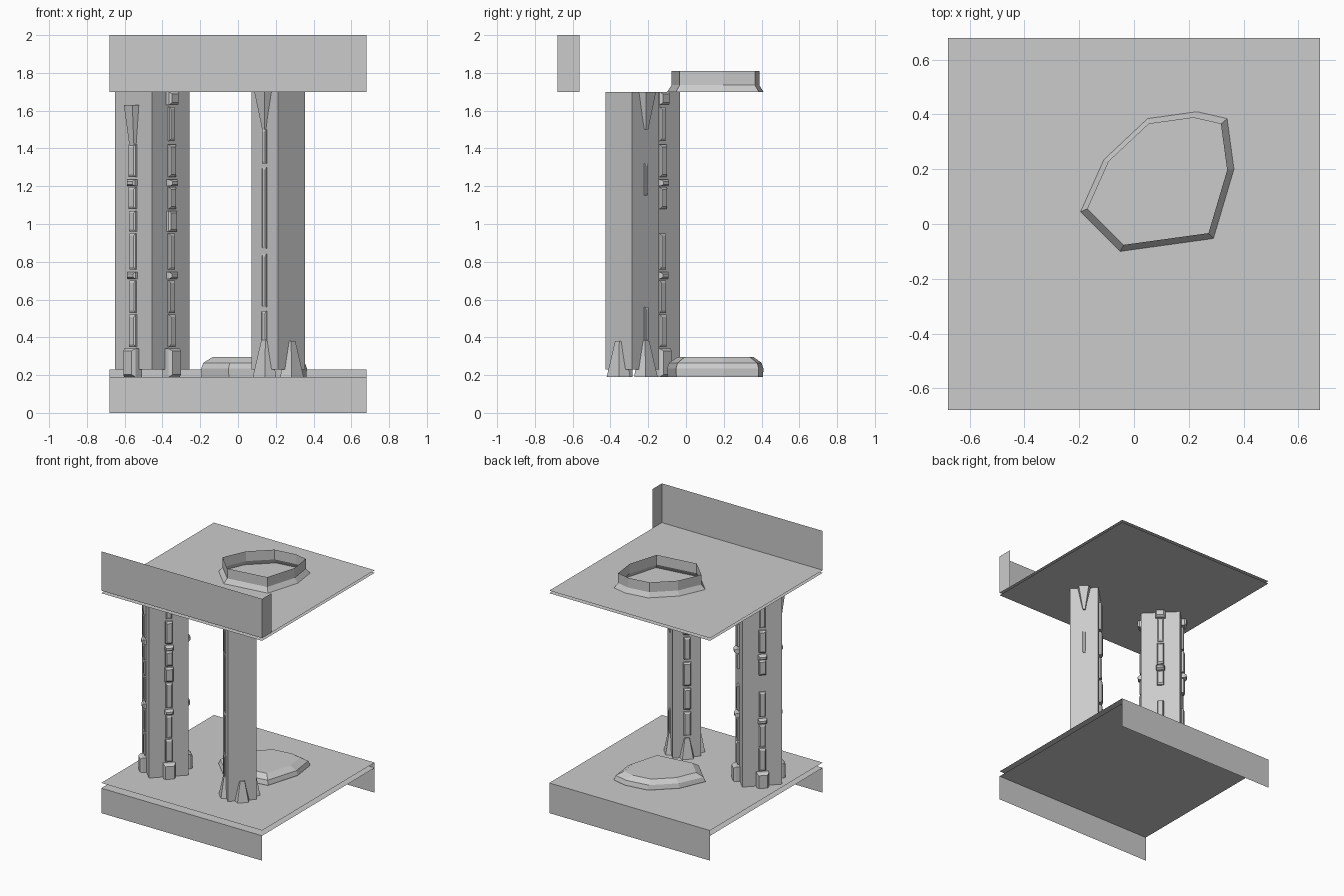
import bpy, math
from mathutils import Vector, Matrix

if "Cube" in bpy.data.objects:
    bpy.data.objects.remove(bpy.data.objects["Cube"])

def mesh(name, verts, faces):
    me = bpy.data.meshes.new(name)
    me.from_pydata([tuple(v) for v in verts], [], faces)
    me.update()
    ob = bpy.data.objects.new(name, me)
    bpy.context.collection.objects.link(ob)
    return ob

def loft(rings, caps=(False, False)):
    n = len(rings[0])
    verts = [v for r in rings for v in r]
    faces = [(k*n+i, k*n+(i+1) % n, (k+1)*n+(i+1) % n, (k+1)*n+i)
             for k in range(len(rings)-1) for i in range(n)]
    if caps[0]:
        faces.append(tuple(reversed(range(n))))
    if caps[1]:
        faces.append(tuple(range(len(verts)-n, len(verts))))
    return verts, faces

H = 0.68

def plane(name, z, up=True):
    q = [(-H, -H, z), (H, -H, z), (H, H, z), (-H, H, z)]
    return mesh(name, q if up else q[::-1], [(0, 1, 2, 3)])

def wall(name, a, b, z0, z1):
    return mesh(name, [(*a, z0), (*b, z0), (*b, z1), (*a, z1)], [(0, 1, 2, 3)])

# Floor and ceiling sheets with their edge walls
plane("floor_top", 0.23)
plane("floor_underside", 0.19, False)
plane("ceiling_top", 1.70)
plane("ceiling_underside", 1.68, False)
wall("floor_front_wall", (-H, -H), (H, -H), 0, 0.19)
wall("floor_back_wall", (H, H), (-H, H), 0, 0.23)
wall("parapet_front", (-H, -H), (H, -H), 1.7, 2.0)
wall("parapet_return", (H, -H), (H, -0.565), 1.7, 2.0)

# Eight-sided outline shared by the floor stone and the roof opening
OUTLINE = [(-0.195, 0.045), (-0.05, -0.10), (0.29, -0.053), (0.365, 0.2),
           (0.34, 0.385), (0.23, 0.41), (0.05, 0.385), (-0.11, 0.235)]
C = Vector((0.09, 0.165))

def ring(s, z):
    return [(C.x+(x-C.x)*s, C.y+(y-C.y)*s, z) for x, y in OUTLINE]

mesh("roof_collar", *loft([ring(1, 1.70), ring(0.91, 1.735), ring(0.91, 1.81)]))
mesh("floor_stone", *loft([ring(0.99, 0.19), ring(1.0, 0.235), ring(0.96, 0.265),
                           ring(0.79, 0.295)], (True, True)))

# Diamond-plan columns
def column(name, cx, cy, r):
    rings = [[(cx+r*math.cos(k*math.pi/2), cy+r*math.sin(k*math.pi/2), z) for k in range(4)]
             for z in (0.23, 1.70)]
    return mesh(name, *loft(rings))

COLS = {"left_column": (-0.455, -0.228, 0.197), "right_column": (0.213, -0.285, 0.142)}
for n, c in COLS.items():
    column(n, *c)

# Stone blocks stacked up the middle of a column face: (z0, z1, width, depth)
def blocks(name, col, az, rows, shift=0.0):
    cx, cy, r = COLS[col]
    a = math.radians(az)
    out, side = Vector((math.cos(a), math.sin(a), 0)), Vector((-math.sin(a), math.cos(a), 0))
    base = Vector((cx, cy, 0)) + out*(r/math.sqrt(2)) + side*shift
    verts, faces = [], []
    for z0, z1, w, d in rows:
        e = min(0.012, (z1-z0)*0.25)
        rings = [[base+side*(sx*w/2*k)+out*o+Vector((0, 0, z)) for sx, z in
                  ((-1, z0+t), (1, z0+t), (1, z1-t), (-1, z1-t))]
                 for k, o, t in ((1, -0.02, 0), (1, d*0.6, 0), (0.72, d, e))]
        v, f = loft(rings, (True, True))
        faces += [tuple(i+len(verts) for i in g) for g in f]
        verts += v
    return mesh(name, verts, faces)

FOOT = (0.19, 0.34, 0.085, 0.045)
CAP = (1.63, 1.70, 0.07, 0.035)
STACK = [(0.35, 0.52, 0.05, 0.02), (0.53, 0.70, 0.045, 0.016), (0.71, 0.745, 0.06, 0.032),
         (0.76, 0.95, 0.045, 0.018), (1.08, 1.195, 0.05, 0.022), (1.2, 1.235, 0.06, 0.035),
         (1.25, 1.42, 0.05, 0.022), (1.44, 1.62, 0.04, 0.016)]
blocks("left_column_blocks_front_right", "left_column", -45,
       [FOOT, CAP] + STACK + [(0.96, 1.07, 0.06, 0.026)])
blocks("left_column_blocks_back_right", "left_column", 45, [FOOT, CAP] + STACK)
blocks("left_column_blocks_back_left", "left_column", 135, [FOOT, CAP] + STACK)
blocks("left_column_blocks_front_left", "left_column", 225,
       [FOOT] + [(a, b, w, d*0.8) for a, b, w, d in STACK] + [(0.96, 1.07, 0.05, 0.016)])
blocks("right_column_blocks_back_left", "right_column", 135,
       [(0.40, 0.58, 0.05, 0.018), (0.6, 0.76, 0.05, 0.022), (0.78, 0.96, 0.055, 0.022),
        (0.98, 1.15, 0.045, 0.018), (1.17, 1.36, 0.055, 0.022), (1.38, 1.6, 0.05, 0.02)])
blocks("right_column_blocks_front_left", "right_column", 225,
       [(0.38, 0.54, 0.035, 0.01), (0.56, 0.84, 0.03, 0.008), (0.87, 1.3, 0.03, 0.008),
        (1.32, 1.5, 0.03, 0.01)])
blocks("right_column_blocks_back_right", "right_column", 45,
       [(0.38, 0.56, 0.025, 0.012), (1.15, 1.32, 0.02, 0.01)])

# Tapered buttresses at foot or head of the columns
def buttress(name, col, az, z_wide, z_tip, w, d, tip=0.35):
    cx, cy, r = COLS[col]
    a = math.radians(az)
    out, side = Vector((math.cos(a), math.sin(a), 0)), Vector((-math.sin(a), math.cos(a), 0))
    base = Vector((cx, cy, 0)) + out*(r/math.sqrt(2))
    rings = [[base+side*(s*w/2*k*m)+out*o+Vector((0, 0, z)) for s, o, m in
              ((-1, -0.02, 1), (-1, dd, 0.7), (1, dd, 0.7), (1, -0.02, 1))]
             for k, dd, z in ((1, d, z_wide), (tip, 0.012, z_tip))]
    return mesh(name, *loft(rings, (True, True)))

for i, az in enumerate((-45, 45, 135, 225)):
    buttress(f"right_column_foot_{i}", "right_column", az, 0.19, 0.38, 0.13, 0.045)
for i, az in enumerate((45, 225)):
    buttress(f"right_column_head_{i}", "right_column", az, 1.70, 1.50, 0.11, 0.04, 0.2)
buttress("left_column_head", "left_column", 225, 1.63, 1.40, 0.09, 0.04, 0.5)

# Consistent outward normals
import bmesh
for ob in bpy.data.objects:
    if len(ob.data.polygons) > 1 and ob.name != "roof_collar":
        bm = bmesh.new()
        bm.from_mesh(ob.data)
        bmesh.ops.recalc_face_normals(bm, faces=bm.faces)
        bm.to_mesh(ob.data)
        bm.free()
